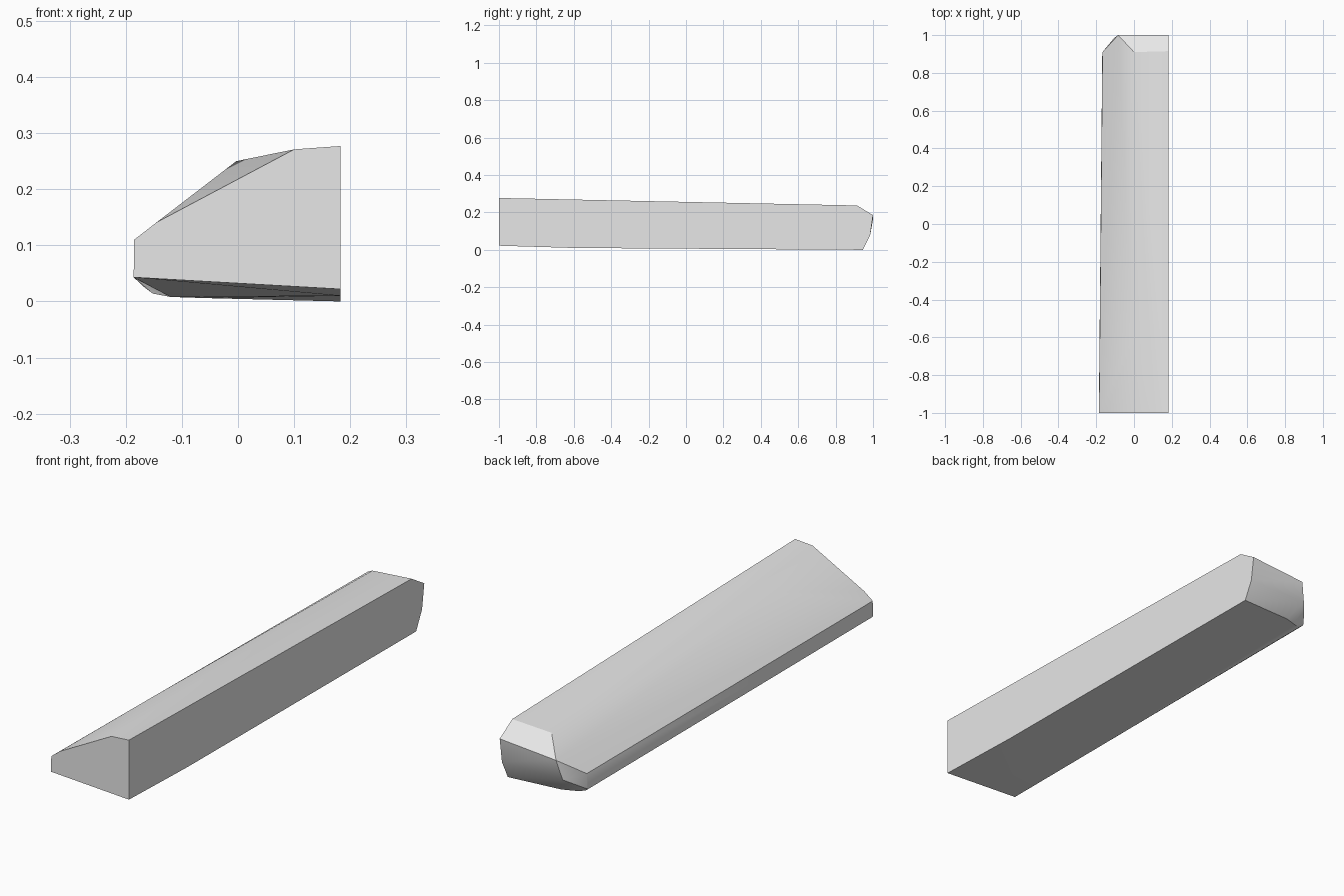
import bpy, bmesh
from math import radians

cube = bpy.data.objects.get("Cube")
if cube:
    bpy.data.objects.remove(cube, do_unlink=True)

grey = bpy.data.materials.new("plain grey")
grey.use_nodes = True
colour = (0.8, 0.8, 0.8, 1)
grey.diffuse_color = colour
grey.node_tree.nodes["Principled BSDF"].inputs["Base Color"].default_value = colour

R = 0.183  # flat tall side

# Square-cut front end
front_end = [(-0.186, -1, 0.043), (-0.185, -1, 0.11), (-0.145, -1, 0.141),
             (0.1, -1, 0.271), (R, -1, 0.277), (R, -1, 0.022)]
# Top ridge, and the slightly bowed lower edge
ridge = [(-0.003, -0.6, 0.25), (0, 0.91, 0.225)]
lower_edge = [(R, -0.6, 0.01), (-0.12, 0.91, 0.008),
              (-0.152, 0.9, 0.014), (-0.168, 0.9, 0.026)]
# Narrow side and bevelled, curved back end
narrow_side = [(-0.167, 0.91, 0.095), (-0.167, 0.91, 0.03)]
back_end = [(R, 0.915, 0.237), (R, 1, 0.185), (-0.084, 1, 0.164),
            (R, 0.985, 0.08), (-0.105, 0.985, 0.08),
            (R, 0.945, 0), (-0.06, 0.93, 0.006)]

# Wrap the sections in one faceted skin
bm = bmesh.new()
for p in front_end + ridge + lower_edge + narrow_side + back_end:
    bm.verts.new(p)
bmesh.ops.convex_hull(bm, input=bm.verts)
loose = [v for v in bm.verts if not v.link_faces]
bmesh.ops.delete(bm, geom=loose, context='VERTS')
bmesh.ops.dissolve_limit(bm, angle_limit=radians(0.5),
                         verts=bm.verts, edges=bm.edges)
bmesh.ops.recalc_face_normals(bm, faces=bm.faces)

mesh = bpy.data.meshes.new("tapered_bar")
bm.to_mesh(mesh)
bm.free()
mesh.materials.append(grey)
bar = bpy.data.objects.new("tapered_bar", mesh)
bpy.context.collection.objects.link(bar)
bpy.context.view_layer.objects.active = bar
bar.select_set(True)
bpy.ops.object.shade_smooth_by_angle(angle=radians(36))

# Keep the upper bevel of the back end crisp
for e in mesh.edges:
    ends = [mesh.vertices[i].co for i in e.vertices]
    if all(c.y > 0.9 and c.z > 0.09 for c in ends):
        e.use_edge_sharp = True
